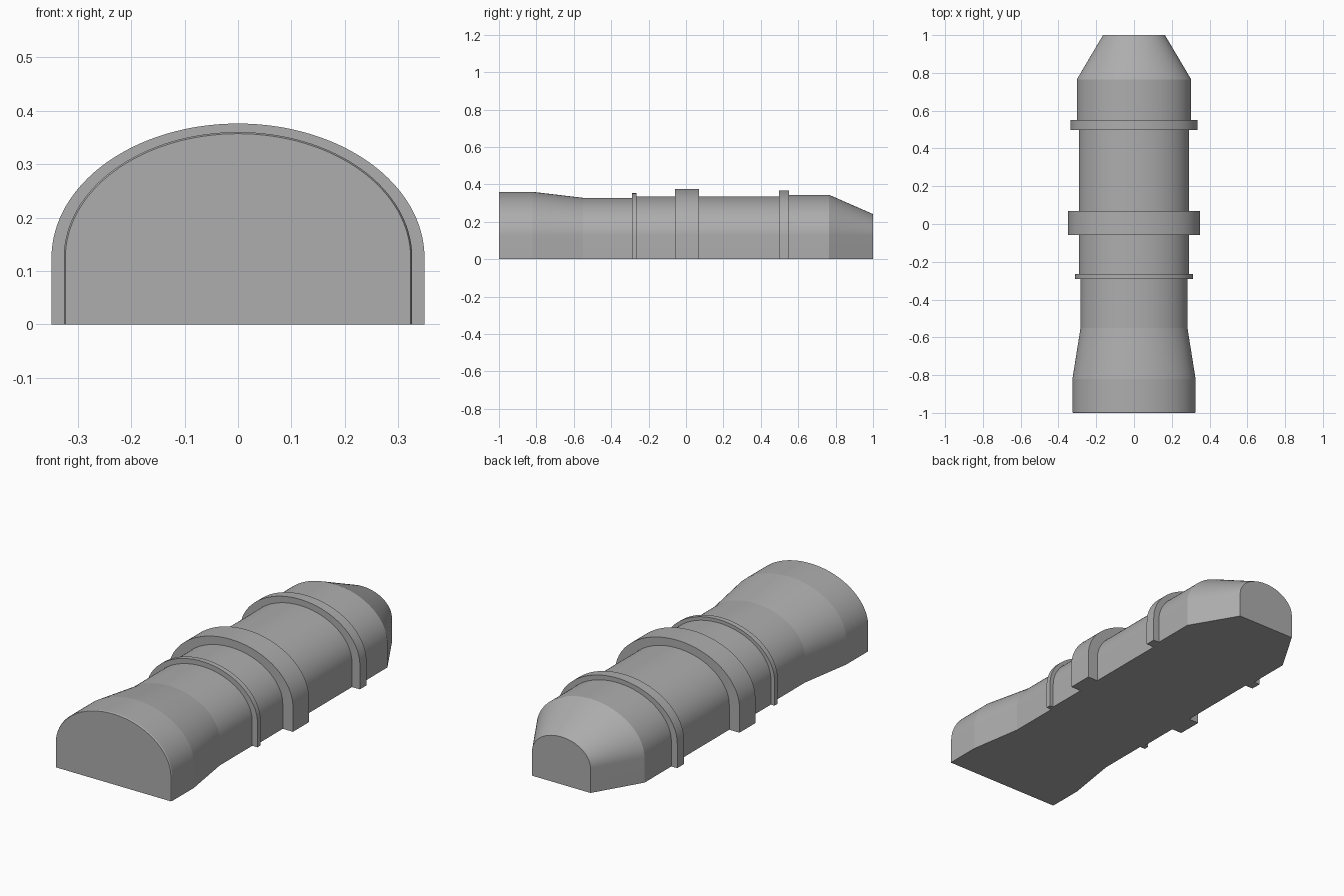
import bpy, bmesh, math

cube = bpy.data.objects.get("Cube")
if cube:
    bpy.data.objects.remove(cube, do_unlink=True)

SPRING = 0.125   # height of the straight wall below the arch
STEPS = 64       # arch segments

grey = bpy.data.materials.new("mid_grey")
grey.use_nodes = True
grey.diffuse_color = (0.42, 0.42, 0.42, 1)
grey.node_tree.nodes["Principled BSDF"].inputs["Base Color"].default_value = (0.42, 0.42, 0.42, 1)


def arch(half_width, height):
    """Half-ellipse vault standing on straight walls."""
    points = [(half_width, 0)]
    for i in range(STEPS + 1):
        a = math.pi * i / STEPS
        points.append((half_width * math.cos(a), SPRING + (height - SPRING) * math.sin(a)))
    return points + [(-half_width, 0)]


def loft(name, sections):
    """Closed solid through arches given as (y, half_width, height)."""
    bm = bmesh.new()
    rings = [[bm.verts.new((x, y, z)) for x, z in arch(w, h)] for y, w, h in sections]
    for near, far in zip(rings, rings[1:]):
        for i in range(len(near)):
            j = (i + 1) % len(near)
            bm.faces.new((near[i], near[j], far[j], far[i]))
    bm.faces.new(rings[0])
    bm.faces.new(rings[-1])
    bmesh.ops.recalc_face_normals(bm, faces=bm.faces)
    mesh = bpy.data.meshes.new(name)
    bm.to_mesh(mesh)
    bm.free()
    mesh.materials.append(grey)
    obj = bpy.data.objects.new(name, mesh)
    bpy.context.collection.objects.link(obj)
    bpy.ops.object.select_all(action="DESELECT")
    obj.select_set(True)
    bpy.context.view_layer.objects.active = obj
    bpy.ops.object.shade_smooth_by_angle(angle=math.radians(5))


# Vaulted body: flared front, straight middle, tapered back
loft("body", [
    (-1.0, 0.323, 0.357), (-0.994, 0.326, 0.36), (-0.82, 0.326, 0.36),
    (-0.55, 0.283, 0.328), (-0.277, 0.283, 0.328),
    (-0.276, 0.292, 0.336), (0.524, 0.292, 0.336),
    (0.525, 0.303, 0.344), (0.765, 0.303, 0.344), (1.0, 0.164, 0.241),
])

# Raised bands around the body: start, end, half width, height
for name, y0, y1, w, h in [
    ("front_band", -0.29, -0.264, 0.312, 0.353),
    ("middle_band", -0.058, 0.07, 0.349, 0.376),
    ("back_band", 0.497, 0.55, 0.336, 0.367),
]:
    loft(name, [(y0, w, h), (y1, w, h)])
